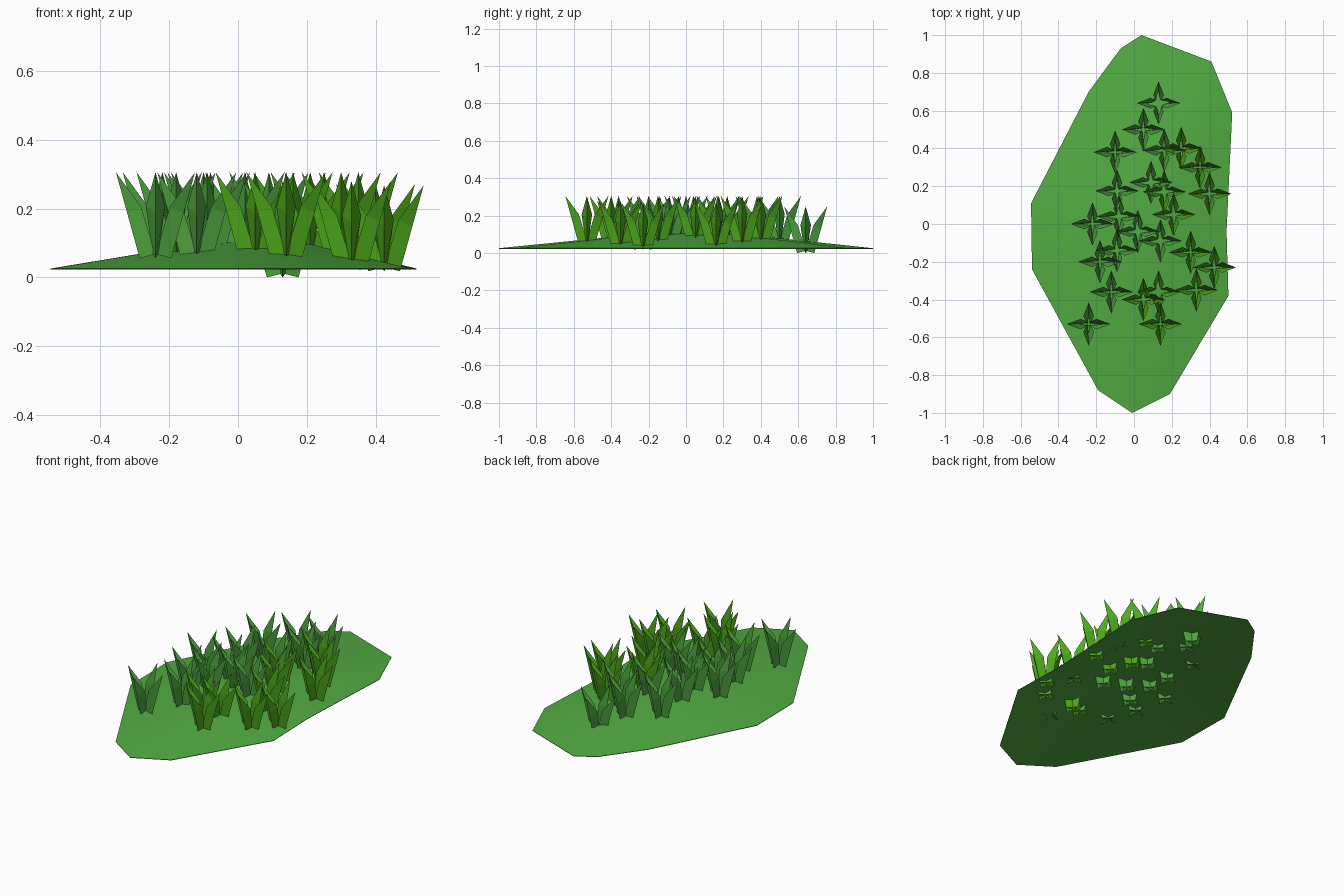
import bpy, bmesh, math
from mathutils import Matrix, Vector

if "Cube" in bpy.data.objects:
    bpy.data.objects.remove(bpy.data.objects["Cube"])


def material(name, rgb):
    m = bpy.data.materials.new(name)
    m.diffuse_color = (*rgb, 1)
    m.use_nodes = True
    m.node_tree.nodes["Principled BSDF"].inputs["Base Color"].default_value = m.diffuse_color
    return m


soft_green = material("soft_green", (0.085, 0.41, 0.055))
bright_green = material("bright_green", (0.08, 0.42, 0.012))


def finish(bm, name, mat):
    me = bpy.data.meshes.new(name)
    bm.to_mesh(me)
    bm.free()
    me.materials.append(mat)
    ob = bpy.data.objects.new(name, me)
    bpy.context.collection.objects.link(ob)
    return ob


# Mound: thin low dome, outline ring -> inner ring -> peak
outline = [(0.04, 1.0), (-0.07, 0.93), (-0.24, 0.70), (-0.545, 0.11), (-0.54, -0.24),
           (-0.19, -0.88), (-0.01, -1.0), (0.19, -0.90), (0.50, -0.38), (0.49, -0.04),
           (0.52, 0.59), (0.41, 0.86)]
peak = Vector((0.08, 0.03))
bm = bmesh.new()
rings = []
for scale, z in ((1, 0.026), (0.33, 0.095)):
    rings.append([bm.verts.new((*(peak + (Vector(p) - peak) * scale), z)) for p in outline])
top = bm.verts.new((*peak, 0.11))
n = len(outline)
for i in range(n):
    j = (i + 1) % n
    bm.faces.new((rings[0][i], rings[0][j], rings[1][j], rings[1][i]))
    bm.faces.new((rings[1][i], rings[1][j], top))
mound = finish(bm, "mound", soft_green)
shell = mound.modifiers.new("shell", "SOLIDIFY")
shell.thickness = 0.003
shell.offset = -1
bpy.context.view_layer.objects.active = mound
mound.select_set(True)
bpy.ops.object.modifier_apply(modifier=shell.name)
bpy.ops.object.shade_smooth_by_angle(angle=math.radians(40))


# Grass tuft: four keeled blades leaning outward
def tuft_mesh(name, mat):
    bm = bmesh.new()
    for k in range(4):
        rot = Matrix.Rotation(k * math.pi / 2, 3, 'Z')

        def vert(r, w, z):
            return bm.verts.new(rot @ Vector((r, w, z)))
        keel0, keel1 = vert(0.046, 0, 0), vert(0.082, 0, 0.13)
        tip = vert(0.115, 0, 0.25)
        for s in (1, -1):
            base, wing = vert(0.0, 0.008 * s, 0.012), vert(0.042, 0.028 * s, 0.15)
            for f in ((keel0, keel1, wing, base), (keel1, tip, wing)):
                bm.faces.new(f if s > 0 else f[::-1])
    me = bpy.data.meshes.new(name)
    bm.to_mesh(me)
    bm.free()
    me.materials.append(mat)
    return me


soft = tuft_mesh("soft_tuft", soft_green)
bright = tuft_mesh("bright_tuft", bright_green)

# Tuft positions; most sit level, a few sit lower near the edge
soft_spots = [(0.13, 0.64, 0.0), (0.16, 0.39), (0.09, 0.22), (0.14, -0.09), (0.02, -0.04),
              (-0.08, 0.04), (-0.09, 0.175), (-0.1, 0.38), (-0.09, -0.14), (-0.22, 0.0),
              (-0.18, -0.2), (-0.12, -0.36), (-0.24, -0.53), (0.05, 0.5)]
bright_spots = [(0.35, 0.3), (0.4, 0.16, 0.022), (0.16, 0.17), (0.21, 0.05), (0.3, -0.15),
                (0.425, -0.23, 0.018), (0.33, -0.35, 0.03), (0.13, -0.36, 0.03),
                (0.14, -0.53), (0.05, -0.4), (0.25, 0.4)]
for mesh, spots, label in ((soft, soft_spots, "soft_tuft"), (bright, bright_spots, "bright_tuft")):
    for i, p in enumerate(spots):
        ob = bpy.data.objects.new(f"{label}_{i + 1}", mesh)
        ob.location = (p[0], p[1], p[2] if len(p) > 2 else 0.056)
        bpy.context.collection.objects.link(ob)
